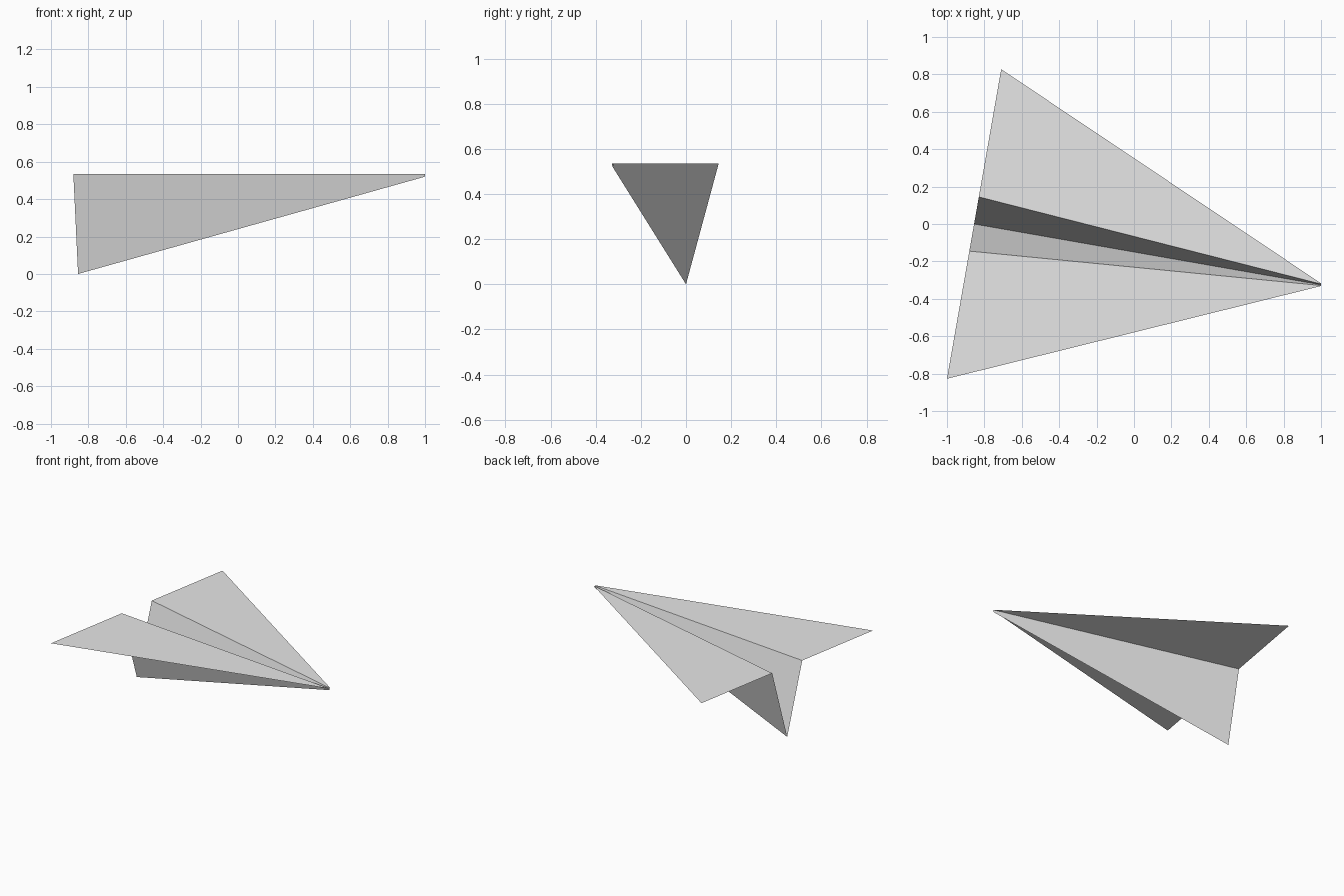
import bpy
import math

default_cube = bpy.data.objects.get("Cube")
if default_cube:
    bpy.data.objects.remove(default_cube, do_unlink=True)

# Plain folded paper
paper = bpy.data.materials.new("light_grey_paper")
paper.use_nodes = True
grey = (0.8, 0.8, 0.8, 1.0)
paper.diffuse_color = grey
paper.node_tree.nodes["Principled BSDF"].inputs["Base Color"].default_value = grey

LENGTH = 1.883      # tail to nose along the keel
HEIGHT = 0.535      # height of the wings above the keel
HEADING = math.atan2(-0.325, 1.855)


def folded_panel(name, tail_edge, nose_edge):
    """One flat panel between two (y, z) edges, mirrored across the keel."""
    verts = [(0, y, z) for y, z in tail_edge]
    verts += [(LENGTH, y, z) for y, z in reversed(nose_edge)]
    mesh = bpy.data.meshes.new(name)
    mesh.from_pydata(verts, [], [(0, 1, 2, 3)])
    mesh.materials.append(paper)
    panel = bpy.data.objects.new(name, mesh)
    bpy.context.collection.objects.link(panel)
    panel.location = (-0.855, 0, 0)
    panel.rotation_euler.z = HEADING
    mirror = panel.modifiers.new("other_side", "MIRROR")
    mirror.use_axis = (False, True, False)
    mirror.use_mirror_merge = True
    return panel


# Cross-section points at the tail and at the blunt nose
keel, crease, tip = (0, 0), (0.147, HEIGHT), (0.84, HEIGHT)
nose_keel, nose_crease, nose_tip = (0, 0.52), (0.004, HEIGHT), (0.007, HEIGHT)

# V-shaped body and flat wings
folded_panel("keel_fold", (crease, keel), (nose_crease, nose_keel))
folded_panel("wings", (tip, crease), (nose_tip, nose_crease))
